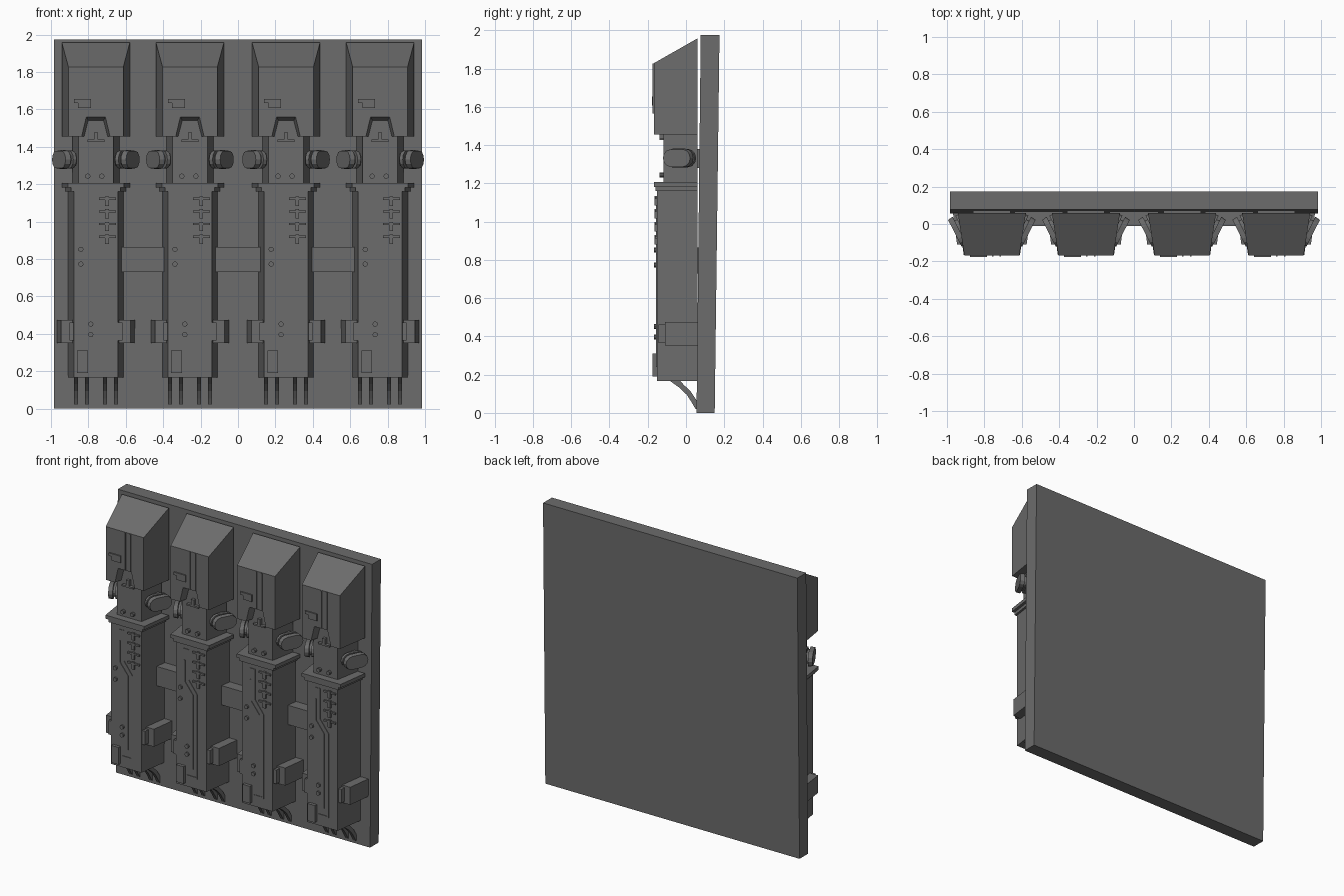
import bpy, bmesh, math
from mathutils import Vector

if "Cube" in bpy.data.objects:
    bpy.data.objects.remove(bpy.data.objects["Cube"])

grey = bpy.data.materials.new("dark_grey_metal")
grey.diffuse_color = (0.15, 0.15, 0.15, 1)
grey.use_nodes = True
grey.node_tree.nodes["Principled BSDF"].inputs["Base Color"].default_value = grey.diffuse_color


def loft(name, a, b):
    """Solid between two matching loops of 3D points."""
    bm = bmesh.new()
    va = [bm.verts.new(p) for p in a]
    vb = [bm.verts.new(p) for p in b]
    n = len(va)
    bm.faces.new(va)
    bm.faces.new(vb)
    for i in range(n):
        j = (i + 1) % n
        bm.faces.new((va[i], va[j], vb[j], vb[i]))
    bmesh.ops.recalc_face_normals(bm, faces=bm.faces)
    me = bpy.data.meshes.new(name)
    bm.to_mesh(me)
    bm.free()
    me.materials.append(grey)
    ob = bpy.data.objects.new(name, me)
    bpy.context.collection.objects.link(ob)
    return ob


def rect(x0, x1, z0, z1, y):
    return [(x0, y, z0), (x1, y, z0), (x1, y, z1), (x0, y, z1)]


def frustum(name, cx, hb, hf, zb, zf, yb, yf):
    """Block tapering from back half width hb to front half width hf."""
    return loft(name, rect(cx - hb, cx + hb, *zb, yb), rect(cx - hf, cx + hf, *zf, yf))


def plate(name, cx, pts, yb, yf):
    """Outline in x,z extruded along y."""
    return loft(name, [(cx + x, yb, z) for x, z in pts], [(cx + x, yf, z) for x, z in pts])


def bar(name, cx, x0, x1, z0, z1, yb, yf):
    return plate(name, cx, [(x0, z0), (x1, z0), (x1, z1), (x0, z1)], yb, yf)


def bolt(name, cx, x, z, yb, yf, r=0.014):
    pts = [(x + r * math.cos(k * math.pi / 5), z + r * math.sin(k * math.pi / 5)) for k in range(10)]
    return plate(name, cx, pts, yb, yf)


def spool(cx, s):
    """Tilted stack of rounded discs on the side of the neck."""
    ang = math.radians(27)
    n = Vector((s * math.cos(ang), -math.sin(ang), 0))
    t = Vector((-s * math.sin(ang), -math.cos(ang), 0))
    c = Vector((cx + s * 0.14, -0.02, 1.332))

    def ring(hw, hh, d):
        out = []
        for k in range(14):
            half = k // 7
            th = -math.pi / 2 + half * math.pi + (k % 7) * math.pi / 6
            side = 1 if half == 0 else -1
            u = side * (hw - hh) + hh * math.cos(th)
            out.append(c + t * u + n * d + Vector((0, 0, hh * math.sin(th))))
        return out
    loft("spool_core", ring(0.06, 0.035, -0.04), ring(0.06, 0.035, 0.045))
    loft("spool_inner_disc", ring(0.082, 0.048, 0), ring(0.082, 0.048, 0.02))
    loft("spool_outer_disc", ring(0.084, 0.05, 0.036), ring(0.08, 0.046, 0.065))


def strip(name, cx, path, w, yb, yf):
    """Narrow raised line following a path in x,z."""
    left = [(x - w, z) for x, z in path]
    right = [(x + w, z) for x, z in reversed(path)]
    return plate(name, cx, left + right, yb, yf)


# Slightly leaning back panel
W = 0.985
loft("back_panel",
     [(-W, 0.055, 0), (-W, 0.15, 0), (-W, 0.175, 1.975), (-W, 0.077, 1.975)],
     [(W, 0.055, 0), (W, 0.15, 0), (W, 0.175, 1.975), (W, 0.077, 1.975)])

centres = (-0.76, -0.257, 0.257, 0.76)
for cx in centres:
    # Upper hood with bevelled notch
    hood = frustum("upper_hood", cx, 0.182, 0.147, (1.455, 1.958), (1.455, 1.828), 0.06, -0.168)
    cut = loft("notch_cutter",
               [(cx + x, -0.18, z) for x, z in ((-0.085, 1.43), (0.085, 1.43), (0.053, 1.565), (-0.053, 1.565))],
               [(cx + x, -0.112, z) for x, z in ((-0.068, 1.43), (0.068, 1.43), (0.04, 1.54), (-0.04, 1.54))])
    cut.hide_render = True
    cut.hide_viewport = True
    m = hood.modifiers.new("notch", 'BOOLEAN')
    m.operation = 'DIFFERENCE'
    m.object = cut
    m.solver = 'EXACT'
    # Hood details
    for x in (0.004, 0.046):
        bar("hood_rib", cx, x - 0.004, x + 0.004, 1.565, 1.826, -0.16, -0.174)
    plate("hood_hook", cx, [(-0.118, 1.655), (-0.027, 1.655), (-0.027, 1.607),
                            (-0.095, 1.607), (-0.095, 1.635), (-0.118, 1.635)], -0.16, -0.177)

    # Neck
    frustum("neck", cx, 0.126, 0.094, (1.19, 1.56), (1.19, 1.545), 0.06, -0.117)
    bar("neck_mount", cx, -0.1, 0.1, 1.28, 1.38, 0.05, 0.075)
    plate("neck_tee", cx, [(-0.045, 1.427), (0.045, 1.427), (0.045, 1.438), (0.011, 1.438),
                           (0.011, 1.478), (-0.011, 1.478), (-0.011, 1.438), (-0.045, 1.438)], -0.11, -0.138)
    for x in (-0.043, 0.032):
        bolt("neck_bolt", cx, x, 1.243, -0.11, -0.138)

    # Collar
    frustum("collar", cx, 0.182, 0.15, (1.182, 1.207), (1.182, 1.207), 0.06, -0.167)
    frustum("collar_step", cx, 0.162, 0.132, (1.16, 1.185), (1.16, 1.185), 0.06, -0.16)

    # Main body
    frustum("main_body", cx, 0.148, 0.118, (0.168, 1.17), (0.168, 1.17), 0.06, -0.152)
    for k in range(4):
        z = 1.135 - k * 0.068
        bar("body_tee_bar", cx, 0.016, 0.107, z - 0.018, z - 0.006, -0.145, -0.163)
        bar("body_tee_stem", cx, 0.05, 0.07, z - 0.05, z, -0.145, -0.165)
    for x, z in ((-0.08, 0.852), (-0.08, 0.773), (-0.027, 0.452), (-0.027, 0.396)):
        bolt("body_bolt", cx, x, z, -0.145, -0.166)
    bar("body_label_plate", cx, -0.1, -0.043, 0.19, 0.31, -0.145, -0.174)
    strip("body_line", cx, [(-0.02, 1.13), (-0.02, 0.917), (0.045, 0.83), (0.045, 0.25)], 0.005, -0.147, -0.156)
    strip("body_line", cx, [(-0.05, 1.05), (-0.05, 0.9), (0.012, 0.82), (0.012, 0.3)], 0.005, -0.147, -0.156)
    bar("body_line_end", cx, -0.055, -0.015, 1.12, 1.13, -0.147, -0.156)
    bar("body_line_end", cx, -0.03, 0.05, 0.24, 0.25, -0.147, -0.156)

    # Mirrored side parts
    for s in (-1, 1):
        spool(cx, s)
        loft("side_clip",
             [(cx + s * x, y, 0.352) for x, y in ((0.1, 0.06), (0.208, 0.06), (0.186, -0.11), (0.1, -0.11))],
             [(cx + s * x, y, 0.475) for x, y in ((0.1, 0.06), (0.208, 0.06), (0.186, -0.11), (0.1, -0.11))])
        bar("side_clip_tab", cx, s * 0.1, s * 0.142, 0.365, 0.462, 0.0, -0.145)

    # Bent pipes at the bottom
    prof = [(-0.085, 0.18), (-0.085, 0.168), (-0.035, 0.132), (0.004, 0.095), (0.03, 0.055), (0.05, 0.02),
            (0.065, 0.02), (0.065, 0.045), (0.052, 0.07), (0.024, 0.112), (-0.015, 0.15), (-0.04, 0.18)]
    for x in (-0.107, -0.048, 0.048, 0.107):
        loft("bottom_pipe", [(cx + x - 0.011, y, z) for y, z in prof],
             [(cx + x + 0.011, y, z) for y, z in prof])

# Connector blocks between neighbouring units
for a, b in zip(centres, centres[1:]):
    bar("connector_block", (a + b) / 2, -0.13, 0.13, 0.73, 0.865, 0.075, -0.012)
